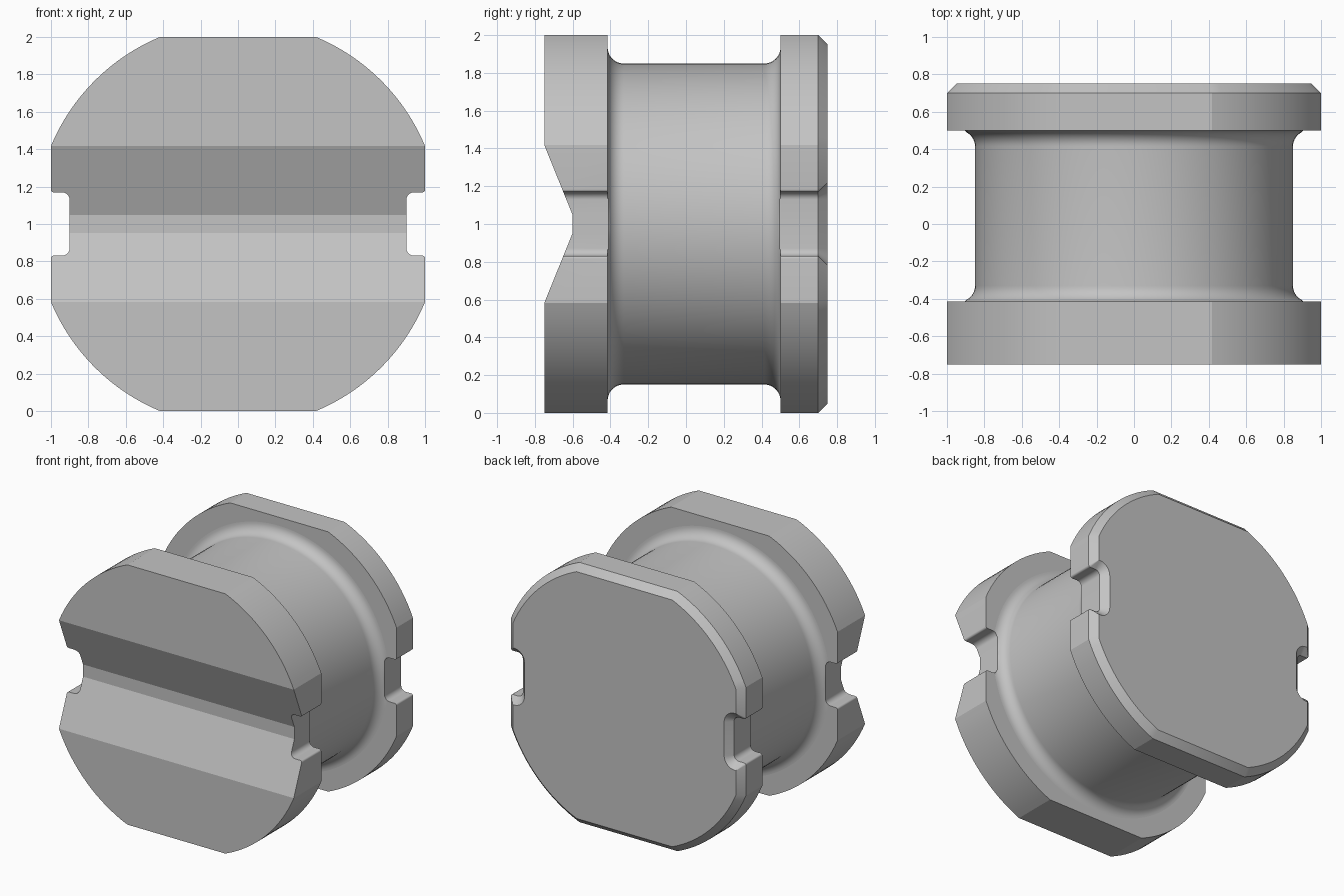
import bpy, bmesh
from math import sin, cos, acos, pi, radians

cube = bpy.data.objects.get("Cube")
if cube:
    bpy.data.objects.remove(cube)

MID = 1.0            # height of the spool axis
HALF = 1.0           # flats on all four sides
CORNER = 0.4175      # where the flats meet the round corners
RADIUS = (HALF ** 2 + CORNER ** 2) ** 0.5
NOTCH_X, NOTCH_H = 0.9, 0.169
FLOOR_H, GROOVE_DEPTH = 0.047, 0.15
FRONT, FRONT_IN, BACK_IN, BACK = -0.75, -0.415, 0.5, 0.75
CHAMFER = 0.05

grey = bpy.data.materials.new("plain grey")
grey.use_nodes = True
colour = (0.55, 0.55, 0.55, 1)
grey.diffuse_color = colour
grey.node_tree.nodes["Principled BSDF"].inputs["Base Color"].default_value = colour


def arc(cx, cz, r, start, end, steps):
    angles = [start + (end - start) * i / steps for i in range(steps + 1)]
    return [(cx + r * cos(a), cz + r * sin(a)) for a in angles]


def outline(inset=0.0):
    """Flattened disc with a rounded notch on each side, mirrored from a quarter."""
    x, h, w, r = NOTCH_X - inset, NOTCH_H + inset, HALF - inset, 0.04 + inset
    q = max(0.015 - inset, 0.002)
    a = acos(w / (RADIUS - inset))
    quarter = arc(x + r, h - r, r, pi, pi / 2, 8)
    quarter += arc(w - q, h + q, q, -pi / 2, 0, 6)
    quarter += arc(0, 0, RADIUS - inset, a, pi / 2 - a, 16)
    top = quarter + [(-x, z) for x, z in reversed(quarter)]
    return top + [(-x, -z) for x, z in top]


def loft(bm, rings, capped):
    loops = [[bm.verts.new(p) for p in ring] for ring in rings]
    n = len(loops[0])
    for lo, hi in zip(loops, loops[1:]):
        for i in range(n):
            j = (i + 1) % n
            bm.faces.new((lo[i], lo[j], hi[j], hi[i]))
    if capped:
        bm.faces.new(loops[0][::-1])
        bm.faces.new(loops[-1])
    bmesh.ops.recalc_face_normals(bm, faces=bm.faces)


def finish(bm, name):
    mesh = bpy.data.meshes.new(name)
    bm.to_mesh(mesh)
    bm.free()
    mesh.materials.append(grey)
    obj = bpy.data.objects.new(name, mesh)
    obj.location.z = MID
    bpy.context.collection.objects.link(obj)
    bpy.ops.object.select_all(action='DESELECT')
    obj.select_set(True)
    bpy.context.view_layer.objects.active = obj
    bpy.ops.object.shade_smooth_by_angle(angle=radians(18))


def slab(layers):
    bm = bmesh.new()
    loft(bm, [[(x, y, z) for x, z in outline(d)] for y, d in layers], True)
    return bm


# Front flange, with a wide V groove pushed into its face
bm = slab([(FRONT, 0), (FRONT_IN, 0)])
for z in (-CORNER, -FLOOR_H, FLOOR_H, CORNER):
    bmesh.ops.bisect_plane(bm, geom=bm.verts[:] + bm.edges[:] + bm.faces[:],
                           dist=1e-4, plane_co=(0, 0, z), plane_no=(0, 0, 1))
for v in bm.verts:
    if v.co.y < FRONT + 0.01:
        t = (CORNER - abs(v.co.z)) / (CORNER - FLOOR_H)
        v.co.y += GROOVE_DEPTH * min(max(t, 0), 1)
finish(bm, "front_flange")

# Back flange, chamfered around its rear edge
finish(slab([(BACK_IN, 0), (BACK - CHAMFER, 0), (BACK, CHAMFER)]), "back_flange")

# Round core, flaring into both flanges and trimmed at the notches
FILLET, CORE = 0.085, 0.85
profile = arc(FRONT_IN + FILLET, CORE + FILLET, FILLET, pi, 1.5 * pi, 10)
profile += arc(BACK_IN - FILLET, CORE + FILLET, FILLET, -pi / 2, 0, 10)
rings = []
for y, r in profile:
    ring = []
    for x, z in arc(0, 0, r, 0, 2 * pi, 128)[:-1]:
        if abs(z) < NOTCH_H:
            x = min(max(x, -NOTCH_X), NOTCH_X)
        ring.append((x, y, z))
    rings.append(ring)
bm = bmesh.new()
loft(bm, rings, False)
# Point the open tube's faces outward
if sum(f.normal.dot((f.calc_center_median().x, 0, f.calc_center_median().z)) for f in bm.faces) < 0:
    bmesh.ops.reverse_faces(bm, faces=bm.faces)
finish(bm, "core")
